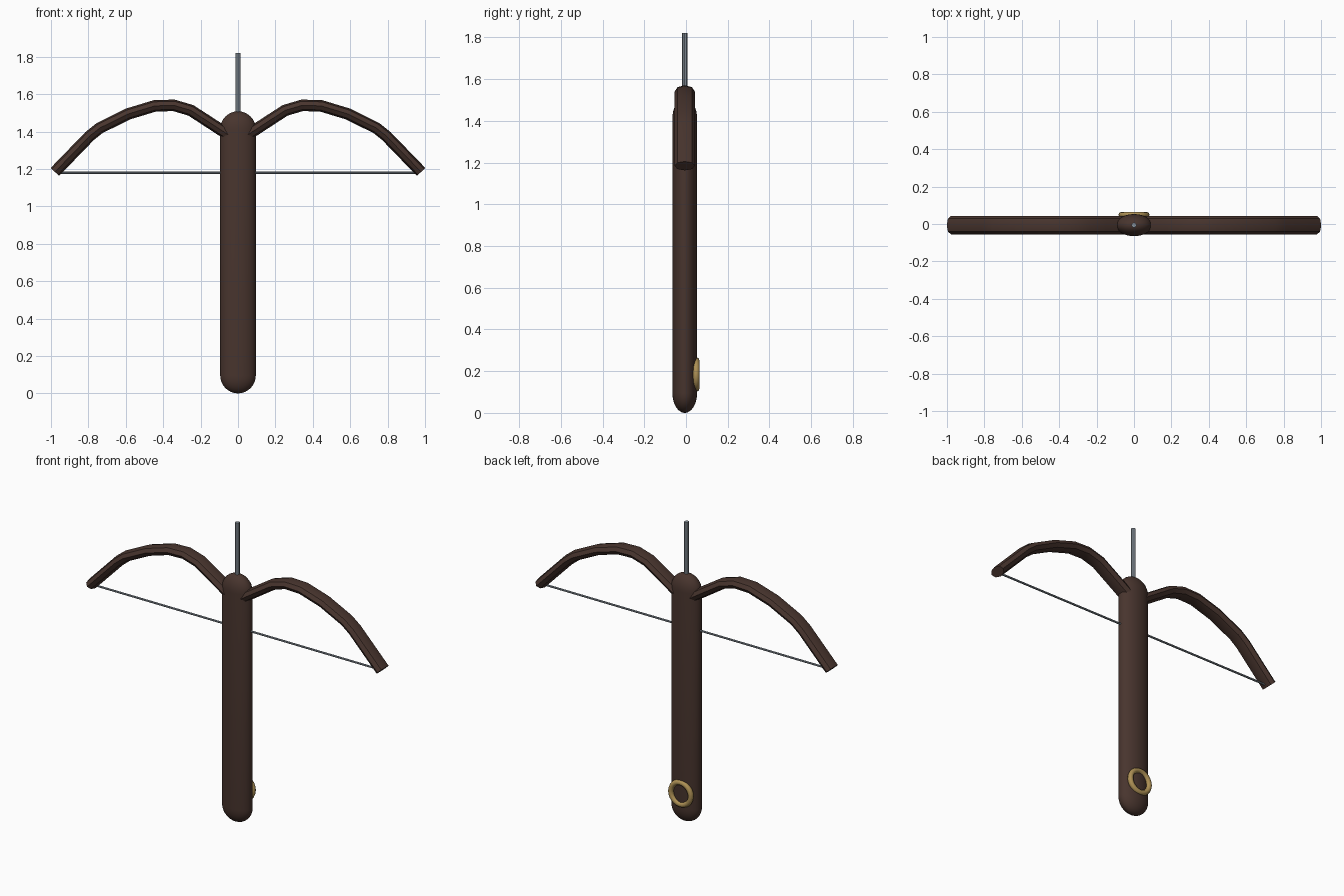
import bpy, bmesh
from math import sin, cos, pi, radians
from mathutils import Vector

if "Cube" in bpy.data.objects:
    bpy.data.objects.remove(bpy.data.objects["Cube"])

YC = -0.006  # depth centre of the stock


def material(name, rgb):
    m = bpy.data.materials.new(name)
    m.diffuse_color = (*rgb, 1)
    m.use_nodes = True
    m.node_tree.nodes["Principled BSDF"].inputs["Base Color"].default_value = m.diffuse_color
    return m


wood = material("dark_wood", (0.065, 0.035, 0.027))
steel = material("steel", (0.25, 0.29, 0.33))
brass = material("brass", (0.42, 0.28, 0.09))


def finish(ob, name, mat, angle=30):
    ob.name = name
    ob.data.materials.clear()
    ob.data.materials.append(mat)
    bpy.ops.object.select_all(action='DESELECT')
    ob.select_set(True)
    bpy.context.view_layer.objects.active = ob
    bpy.ops.object.shade_smooth_by_angle(angle=radians(angle))


def sweep(name, sections, mat, angle):
    """Skin a list of equal-length vertex loops and cap both ends."""
    bm = bmesh.new()
    loops = [[bm.verts.new(p) for p in s] for s in sections]
    n = len(loops[0])
    for a, b in zip(loops, loops[1:]):
        for i in range(n):
            j = (i + 1) % n
            bm.faces.new((a[i], a[j], b[j], b[i]))
    bm.faces.new(loops[0])
    bm.faces.new(loops[-1])
    bmesh.ops.recalc_face_normals(bm, faces=bm.faces)
    me = bpy.data.meshes.new(name)
    bm.to_mesh(me)
    bm.free()
    ob = bpy.data.objects.new(name, me)
    bpy.context.collection.objects.link(ob)
    finish(ob, name, mat, angle)


def rod(name, radius, length, loc, rot, sides, mat):
    bpy.ops.mesh.primitive_cylinder_add(vertices=sides, radius=radius, depth=length,
                                        location=loc, rotation=rot)
    finish(bpy.context.object, name, mat)


# Stock: flattened capsule
R, RY, H = 0.095, 0.059, 1.508
arc = [radians(2 + 88 * k / 8) for k in range(9)]
profile = [(R * sin(a), R - R * cos(a)) for a in arc]
profile += [(r, H - z) for r, z in reversed(profile)]
sweep("stock", [[(r * cos(2 * pi * i / 32), YC + r * RY / R * sin(2 * pi * i / 32), z)
                 for i in range(32)] for r, z in profile], wood, 40)

# Bow limbs: oval section swept along a recurved path, mirrored
path = [(0.03, 1.366), (0.075, 1.398), (0.161, 1.454), (0.252, 1.513), (0.343, 1.540),
        (0.445, 1.537), (0.587, 1.494), (0.739, 1.419), (0.793, 1.376), (0.979, 1.184)]
pts = [Vector((x, 0, z)) for x, z in path]
for side, label in ((1, "right"), (-1, "left")):
    sections = []
    for k, p in enumerate(pts):
        t = (pts[min(k + 1, len(pts) - 1)] - pts[max(k - 1, 0)]).normalized()
        nrm = Vector((-t.z, 0, t.x))
        ring = []
        for i in range(8):
            a = 2 * pi * i / 8
            q = p + nrm * 0.031 * sin(a)
            ring.append((side * q.x, YC + 0.049 * cos(a), q.z))
        sections.append(ring)
    sweep("bow_limb_" + label, sections, wood, 35)

# Bowstring and bolt
rod("bowstring", 0.006, 1.93, (0, YC, 1.18), (0, pi / 2, 0), 8, steel)
rod("bolt", 0.0135, 0.42, (0, YC, 1.61), (0, 0, 0), 8, steel)

# Hanging ring on the back of the stock
bpy.ops.mesh.primitive_torus_add(major_segments=24, minor_segments=8, major_radius=0.067,
                                 minor_radius=0.016, location=(0, 0.049, 0.184),
                                 rotation=(pi / 2, 0, 0))
finish(bpy.context.object, "back_ring", brass, 60)
